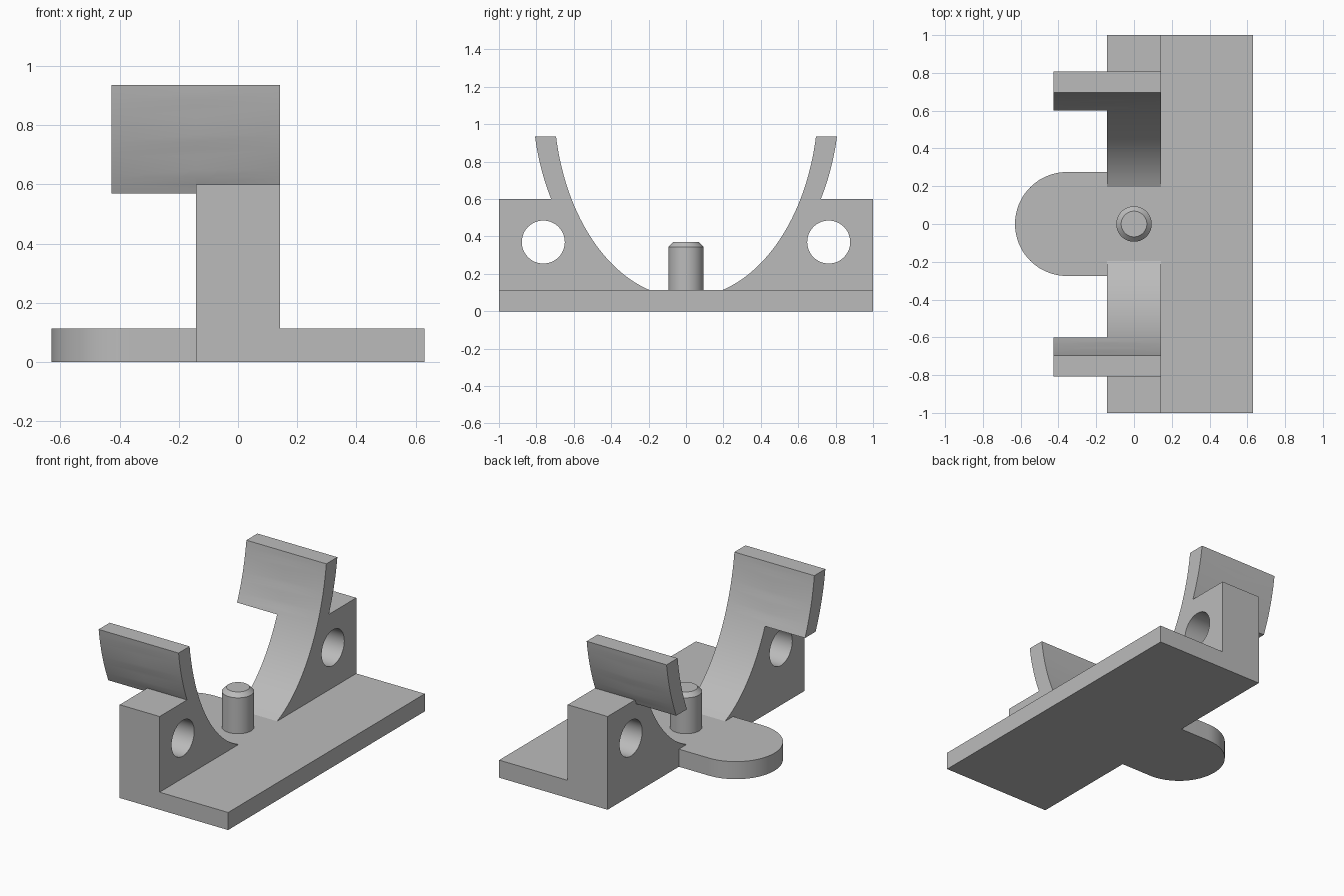
import bpy, bmesh
from math import sin, cos, pi, sqrt

if "Cube" in bpy.data.objects:
    bpy.data.objects.remove(bpy.data.objects["Cube"])

T = 0.113            # plate thickness
HALF = 0.142         # half depth of the upright supports
TOP, SHELF, LIP = 0.935, 0.6, 0.57

grey = bpy.data.materials.new("plain grey")
grey.diffuse_color = (0.5, 0.5, 0.5, 1)
grey.use_nodes = True
grey.node_tree.nodes["Principled BSDF"].inputs["Base Color"].default_value = grey.diffuse_color


def finish(name, bm):
    bmesh.ops.recalc_face_normals(bm, faces=bm.faces)
    me = bpy.data.meshes.new(name)
    bm.to_mesh(me)
    bm.free()
    me.materials.append(grey)
    ob = bpy.data.objects.new(name, me)
    bpy.context.collection.objects.link(ob)
    return ob


def extrude(name, points, direction):
    bm = bmesh.new()
    face = bm.faces.new([bm.verts.new(p) for p in points])
    new = bmesh.ops.extrude_face_region(bm, geom=[face])["geom"]
    verts = [v for v in new if isinstance(v, bmesh.types.BMVert)]
    bmesh.ops.translate(bm, verts=verts, vec=direction)
    return finish(name, bm)


def activate(ob):
    bpy.ops.object.select_all(action='DESELECT')
    ob.select_set(True)
    bpy.context.view_layer.objects.active = ob


def boolean(ob, other, operation):
    mod = ob.modifiers.new("bool", 'BOOLEAN')
    mod.operation, mod.object, mod.solver = operation, other, 'EXACT'
    activate(ob)
    bpy.ops.object.modifier_apply(modifier=mod.name)
    bpy.data.objects.remove(other)


def smooth(ob):
    activate(ob)
    bpy.ops.object.shade_smooth_by_angle(angle=0.5)


def span(a, b, n):
    return [a + (b - a) * i / n for i in range(n + 1)]


# Elliptical cradle walls, as y for a given height
def inner(z):
    return 0.707 * sqrt(1 - ((1.129 - z) / 1.057) ** 2)


def outer(z):
    return 0.82 * sqrt(1 - ((1.129 - z) / 1.11) ** 2)


# Base plate with rounded tab
R = 0.275
tab = [(-0.63 + R + R * cos(a), R * sin(a)) for a in span(pi / 2, 3 * pi / 2, 40)]
outline = [(0.63, -1), (0.63, 1), (-HALF, 1), (-HALF, R)] + tab + [(-HALF, -R), (-HALF, -1)]
base = extrude("base_plate", [(x, y, 0) for x, y in outline], (0, 0, T))
smooth(base)

# Two supports, each with a curved arm, an overhanging lip and a bolt hole
low, mid, high = span(T, LIP, 24), span(LIP, SHELF, 2), span(SHELF, TOP, 14)
for side, name in ((1, "back_support"), (-1, "front_support")):
    wall = [(inner(z), z) for z in low + mid[1:] + high[1:]]
    rim = [(outer(z), z) for z in reversed(high)]
    profile = wall + rim + [(1, SHELF), (1, T)]
    support = extrude(name, [(-HALF, side * y, z) for y, z in profile], (2 * HALF, 0, 0))

    zs = mid + high[1:]
    lip = [(inner(z), z) for z in zs] + [(outer(z), z) for z in reversed(zs)]
    lip_ob = extrude("lip", [(-0.427, side * y, z) for y, z in lip], (0.427 - HALF, 0, 0))
    boolean(support, lip_ob, 'UNION')

    ring = [(-0.3, side * 0.763 + 0.115 * cos(a), 0.37 + 0.115 * sin(a))
            for a in span(0, 2 * pi, 48)[:-1]]
    boolean(support, extrude("hole_cutter", ring, (0.6, 0, 0)), 'DIFFERENCE')
    smooth(support)

# Locating pin with chamfered top
bm = bmesh.new()
bmesh.ops.create_cone(bm, cap_ends=True, segments=48, radius1=0.094, radius2=0.094, depth=0.37 - T)
bmesh.ops.translate(bm, verts=bm.verts, vec=(0, 0, (0.37 + T) / 2))
top_edges = [e for e in bm.edges if all(v.co.z > 0.3 for v in e.verts)]
bmesh.ops.bevel(bm, geom=top_edges, offset=0.026, segments=1, affect='EDGES')
smooth(finish("locating_pin", bm))
